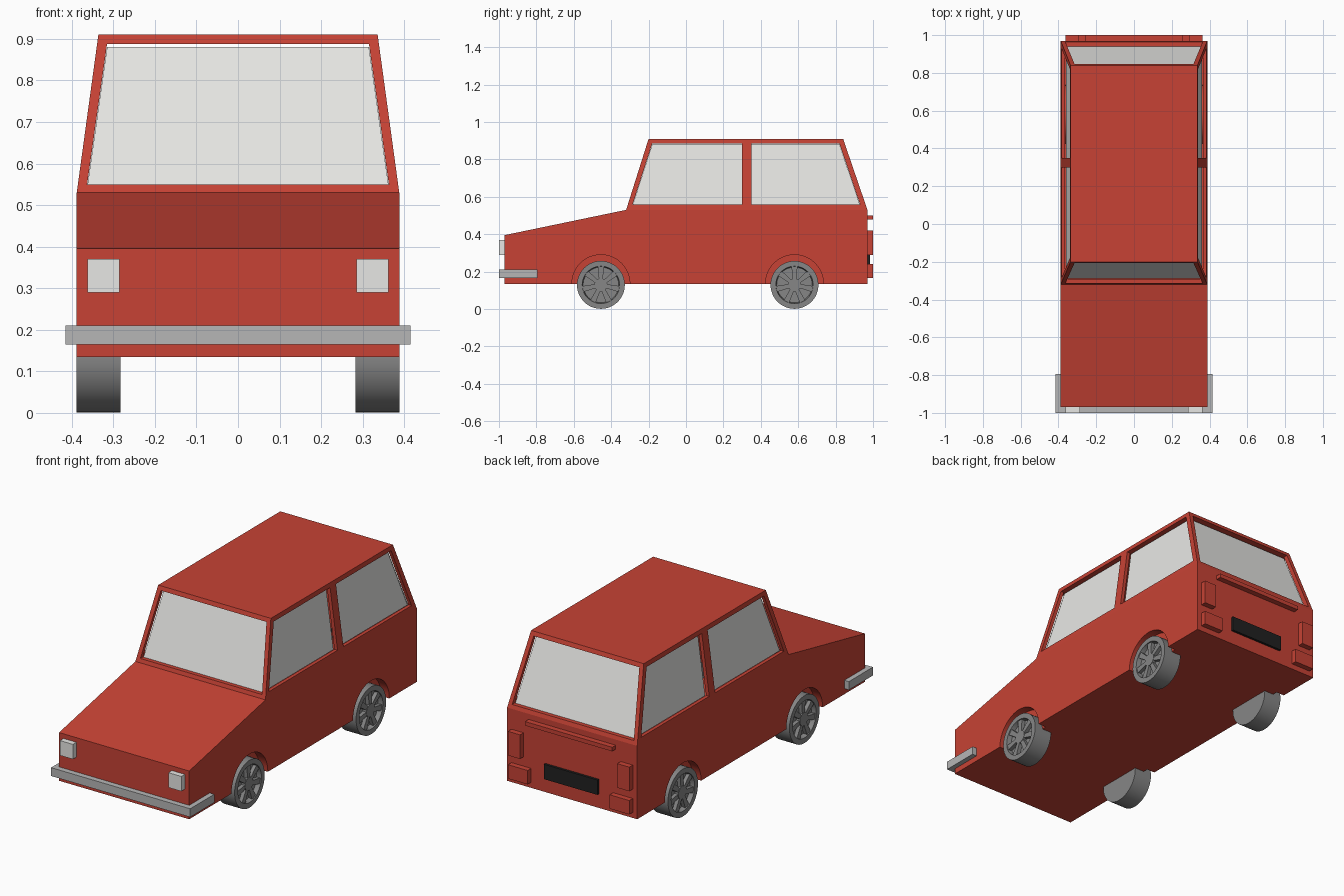
import bpy, bmesh
from math import sin, cos, pi, tau, radians
from mathutils import Vector

if "Cube" in bpy.data.objects:
    bpy.data.objects.remove(bpy.data.objects["Cube"])


def material(name, rgb):
    m = bpy.data.materials.new(name)
    m.use_nodes = True
    m.diffuse_color = (*rgb, 1)
    m.node_tree.nodes["Principled BSDF"].inputs["Base Color"].default_value = (*rgb, 1)
    return m


RED = material("red paint", (0.57, 0.055, 0.035))
GLASS = material("pale glass", (0.8, 0.8, 0.78))
METAL = material("bumper grey", (0.47, 0.47, 0.47))
WHEEL = material("wheel grey", (0.24, 0.24, 0.24))
BLACK = material("plate black", (0.015, 0.015, 0.015))


def finish(name, bm, mat=None, smooth=False):
    bmesh.ops.recalc_face_normals(bm, faces=bm.faces)
    mesh = bpy.data.meshes.new(name)
    bm.to_mesh(mesh)
    bm.free()
    ob = bpy.data.objects.new(name, mesh)
    bpy.context.collection.objects.link(ob)
    if mat:
        mesh.materials.append(mat)
    if smooth:
        smooth_sharp(ob)
    return ob


def smooth_sharp(ob):
    bpy.ops.object.select_all(action="DESELECT")
    ob.select_set(True)
    bpy.context.view_layer.objects.active = ob
    bpy.ops.object.shade_smooth_by_angle(angle=radians(30))


def prism(bm, pts, a, b, axis="x"):
    """Extrude an outline (y,z) along x, or (x,z) along y, from a to b."""
    place = (lambda p, d: (d, *p)) if axis == "x" else (lambda p, d: (p[0], d, p[1]))
    ends = [[bm.verts.new(place(p, d)) for p in pts] for d in (a, b)]
    for e in ends:
        bm.faces.new(e)
    n = len(pts)
    for i in range(n):
        j = (i + 1) % n
        bm.faces.new((ends[0][i], ends[0][j], ends[1][j], ends[1][i]))


def prism_object(name, pts, a, b, axis="x", mat=None):
    bm = bmesh.new()
    prism(bm, pts, a, b, axis)
    return finish(name, bm, mat)


def box(name, x, y, z, mat):
    return prism_object(name, [(y[0], z[0]), (y[1], z[0]), (y[1], z[1]), (y[0], z[1])], *x, mat=mat)


def cut(ob, cutters):
    """Subtract the cutters and bake the result."""
    for c in cutters:
        c.hide_render = True
        mod = ob.modifiers.new("cut", "BOOLEAN")
        mod.operation, mod.solver, mod.object = "DIFFERENCE", "EXACT", c
    bpy.context.view_layer.update()
    baked = bpy.data.meshes.new_from_object(ob.evaluated_get(bpy.context.evaluated_depsgraph_get()))
    ob.modifiers.clear()
    ob.data = baked
    for c in cutters:
        bpy.data.objects.remove(c)


AXLES = (-0.455, 0.58)
AXLE_Z = 0.129
SIDES = ((1, "left"), (-1, "right"))

# Lower body with carved wheel wells
body = prism_object("lower_body", [(-0.97, 0.135), (-0.97, 0.395), (-0.32, 0.53), (0.97, 0.53), (0.97, 0.135)],
                    -0.388, 0.388, mat=RED)
wells = []
for y in AXLES:
    ring = [(y + 0.155 * cos(tau * i / 48), 0.135 + 0.155 * sin(tau * i / 48)) for i in range(48)]
    wells += [prism_object("well_cutter", ring, s * 0.34, s * 0.45) for s, _ in SIDES]
cut(body, wells)

# Open the deck under the cabin
bm = bmesh.new()
bm.from_mesh(body.data)
deck = [f for f in bm.faces if f.normal.z > 0.99 and f.calc_center_median().z > 0.5]
bmesh.ops.delete(bm, geom=deck, context="FACES")
bm.to_mesh(body.data)
bm.free()
smooth_sharp(body)

# Cabin frame: tapered shell with window openings
bm = bmesh.new()
low, top = [[bm.verts.new((x, y, z)) for x, y in ((-w, f), (w, f), (w, r), (-w, r))]
            for w, f, r, z in ((0.388, -0.32, 0.97, 0.53), (0.336, -0.20, 0.84, 0.91))]
bm.faces.new(top)
for i in range(4):
    j = (i + 1) % 4
    bm.faces.new((low[i], low[j], top[j], top[i]))
cabin = finish("cabin_frame", bm, RED)
shell = cabin.modifiers.new("thickness", "SOLIDIFY")
shell.thickness, shell.offset, shell.use_even_offset = 0.02, -1, True

END_WINDOW = [(-0.363, 0.55), (0.363, 0.55), (0.315, 0.888), (-0.315, 0.888)]
SIDE_WINDOWS = {"front": [(-0.285, 0.56), (0.30, 0.56), (0.30, 0.886), (-0.18, 0.886)],
                "rear": [(0.35, 0.56), (0.93, 0.56), (0.82, 0.886), (0.35, 0.886)]}
cut(cabin, [prism_object("window_cutter", END_WINDOW, -0.6, 1.2, "y")] +
    [prism_object("window_cutter", w, -0.6, 0.6) for w in SIDE_WINDOWS.values()])


# Glass panes, parallel to each opening and set inwards
def pane(name, corners, outward):
    a, b, c = (Vector(p) for p in corners[:3])
    n = (b - a).cross(c - a).normalized()
    n = n if n.dot(Vector(outward)) > 0 else -n
    bm = bmesh.new()
    f = bm.faces.new([bm.verts.new(Vector(p) - n * 0.025) for p in corners])
    f.normal_update()
    if f.normal.dot(n) < 0:
        f.normal_flip()
    mesh = bpy.data.meshes.new(name)
    bm.to_mesh(mesh)
    bm.free()
    mesh.materials.append(GLASS)
    bpy.context.collection.objects.link(bpy.data.objects.new(name, mesh))


def taper(z, base, roof):
    return base + (roof - base) * (z - 0.53) / 0.38


pane("windscreen", [(x, taper(z, -0.32, -0.20), z) for x, z in END_WINDOW], (0, -1, 0))
pane("rear_window", [(x, taper(z, 0.97, 0.84), z) for x, z in END_WINDOW], (0, 1, 0))
for s, side in SIDES:
    for end, outline in SIDE_WINDOWS.items():
        pane(f"{end}_{side}_window", [(s * taper(z, 0.388, 0.336), y, z) for y, z in outline], (s, 0, 0))

# Front bumper with side returns
box("front_bumper", (-0.415, 0.415), (-1, -0.97), (0.165, 0.21), METAL)
for s, side in SIDES:
    box(f"bumper_return_{side}", (s * 0.388, s * 0.415), (-0.97, -0.795), (0.165, 0.21), METAL)
    # Lamps
    box(f"headlamp_{side}", (s * 0.285, s * 0.362), (-1, -0.97), (0.29, 0.37), GLASS)
    box(f"upper_tail_lamp_{side}", (s * 0.29, s * 0.362), (0.97, 1), (0.29, 0.42), RED)
    box(f"lower_tail_lamp_{side}", (s * 0.245, s * 0.362), (0.97, 1), (0.165, 0.24), RED)

# Tailgate strip and plate
box("tailgate_strip", (-0.26, 0.26), (0.97, 1), (0.478, 0.50), RED)
box("rear_plate", (-0.16, 0.16), (0.97, 0.983), (0.21, 0.29), BLACK)


# Wheels: turned tyre and dished rim, tapered spokes and hub
def wheel(name, side, y):
    bm = bmesh.new()
    profile = [(0, -0.105), (0.128, -0.105), (0.128, 0), (0.1, 0), (0.095, -0.025), (0, -0.025)]
    verts = [bm.verts.new((d, r, 0)) for r, d in profile]
    edges = [bm.edges.new(pair) for pair in zip(verts, verts[1:])]
    bmesh.ops.spin(bm, geom=verts + edges, cent=(0, 0, 0), axis=(1, 0, 0), angle=tau, steps=48)
    bmesh.ops.remove_doubles(bm, verts=bm.verts, dist=0.0005)
    for i in range(7):
        c, s = cos(tau * i / 7 + pi / 2), sin(tau * i / 7 + pi / 2)
        outline = [(0.02, -0.01), (0.1, -0.016), (0.1, 0.016), (0.02, 0.01)]
        prism(bm, [(c * u - s * v, s * u + c * v) for u, v in outline], -0.03, -0.005)
    prism(bm, [(0.035 * cos(tau * i / 24), 0.035 * sin(tau * i / 24)) for i in range(24)], -0.03, -0.003)
    ob = finish(name, bm, WHEEL, smooth=True)
    ob.location = (side * 0.388, y, AXLE_Z)
    ob.rotation_euler.z = 0 if side > 0 else pi


for s, side in SIDES:
    for end, y in zip(("front", "rear"), AXLES):
        wheel(f"{end}_{side}_wheel", s, y)
